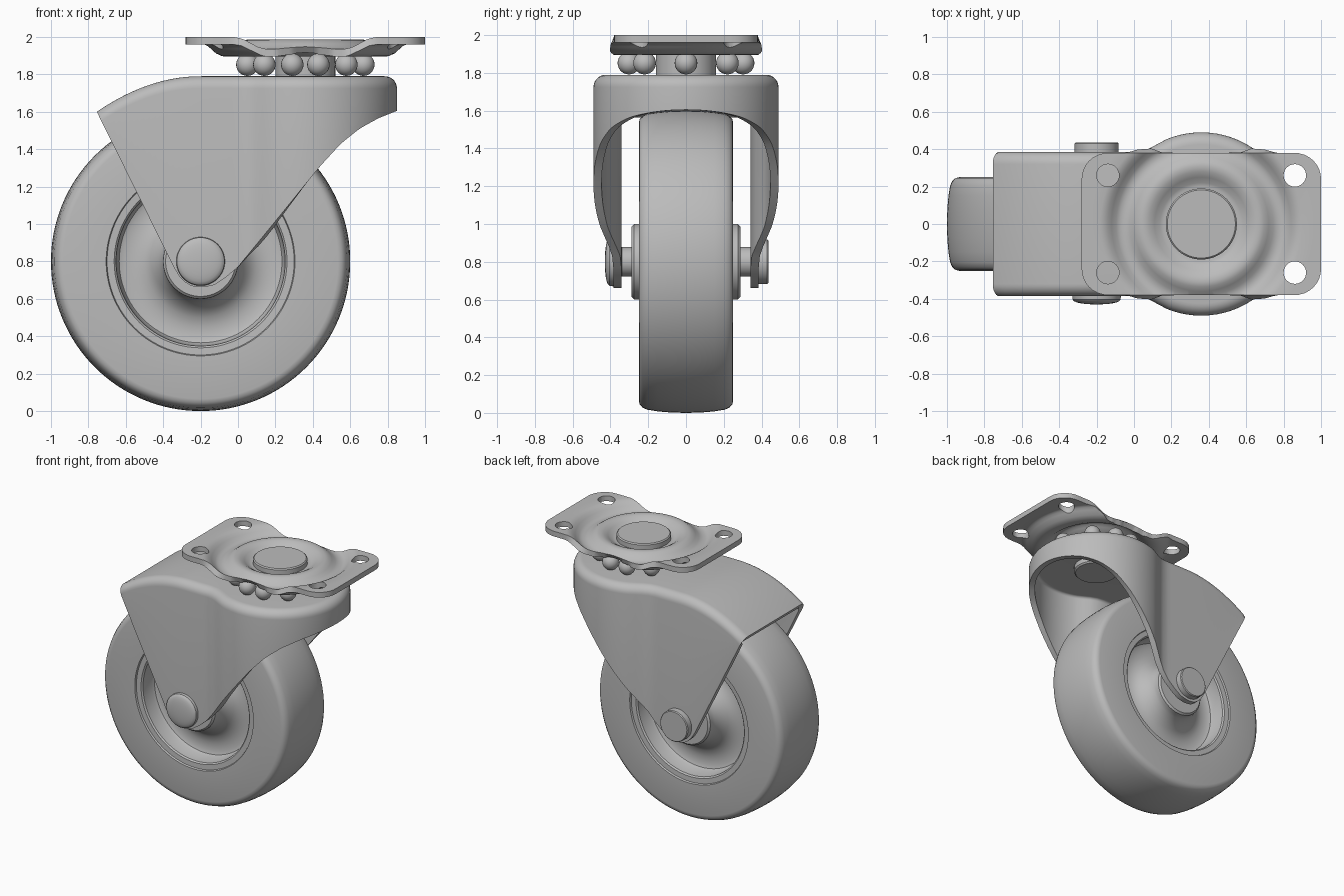
import bpy, bmesh
from math import pi, sin, cos, radians, hypot, sqrt
from mathutils import Matrix, Vector

if "Cube" in bpy.data.objects:
    bpy.data.objects.remove(bpy.data.objects["Cube"], do_unlink=True)

steel = bpy.data.materials.new("plain_grey")
steel.use_nodes = True
GREY = (0.5, 0.5, 0.5, 1)
steel.diffuse_color = GREY
steel.node_tree.nodes["Principled BSDF"].inputs["Base Color"].default_value = GREY

AXLE = Vector((-0.2, 0, 0.8))     # wheel centre
PX = 0.36                         # swivel axis x


def finish(name, bm, modify=None):
    """Turn a bmesh into a smooth-shaded object, applying optional modifiers."""
    mesh = bpy.data.meshes.new(name)
    bm.to_mesh(mesh)
    bm.free()
    ob = bpy.data.objects.new(name, mesh)
    bpy.context.collection.objects.link(ob)
    mesh.materials.append(steel)
    bpy.ops.object.select_all(action="DESELECT")
    ob.select_set(True)
    bpy.context.view_layer.objects.active = ob
    if modify:
        modify(ob)
        for m in list(ob.modifiers):
            bpy.ops.object.modifier_apply(modifier=m.name)
    bpy.ops.object.shade_smooth_by_angle(angle=radians(32))
    return ob


def lathe(name, profile, centre, along_y=False, steps=96):
    """Revolve (radius, height) points about z, or about y."""
    bm = bmesh.new()
    vs = [bm.verts.new((r, 0, h)) for r, h in profile]
    es = [bm.edges.new(p) for p in zip(vs, vs[1:])]
    bmesh.ops.spin(bm, geom=vs + es, cent=(0, 0, 0), axis=(0, 0, 1),
                   angle=2 * pi, steps=steps)
    bmesh.ops.remove_doubles(bm, verts=bm.verts, dist=0.0005)
    bmesh.ops.recalc_face_normals(bm, faces=bm.faces)
    m = Matrix.Translation(centre)
    if along_y:
        m = m @ Matrix.Rotation(-pi / 2, 4, "X")
    bm.transform(m)
    return finish(name, bm)


def grid_sheet(rows, merge):
    """Skin equal-length rows of points and make the top face upward."""
    bm = bmesh.new()
    grid = [[bm.verts.new(p) for p in row] for row in rows]
    for a, b in zip(grid, grid[1:]):
        for j in range(len(a) - 1):
            bm.faces.new((a[j], a[j + 1], b[j + 1], b[j]))
    bmesh.ops.remove_doubles(bm, verts=bm.verts, dist=merge)
    bmesh.ops.recalc_face_normals(bm, faces=bm.faces)
    top = max(bm.faces, key=lambda f: f.calc_center_median().z)
    if top.normal.z < 0:
        bmesh.ops.reverse_faces(bm, faces=bm.faces)
    return bm


def interp(table, x):
    for (x0, y0), (x1, y1) in zip(table, table[1:]):
        if x <= x1:
            return y0 + (y1 - y0) * (x - x0) / (x1 - x0)
    return table[-1][1]


def thicken(ob, t):
    m = ob.modifiers.new("sheet", "SOLIDIFY")
    m.thickness, m.offset = t, -1


# Wheel: crowned tyre, rim lip, dished web and hub boss
half = [(0.8, 0), (0.798, 0.08), (0.792, 0.15), (0.783, 0.205), (0.772, 0.23),
        (0.755, 0.245), (0.735, 0.25), (0.505, 0.25), (0.5, 0.237),
        (0.462, 0.235), (0.452, 0.225), (0.445, 0.13), (0.435, 0.11),
        (0.41, 0.1), (0.35, 0.1), (0.3, 0.112), (0.26, 0.14), (0.225, 0.185),
        (0.205, 0.225), (0.2, 0.25), (0.2, 0.275), (0.187, 0.288), (0, 0.288)]
lathe("wheel", [(r, -h) for r, h in half[:0:-1]] + half, AXLE, True, 128)

# Axle with a domed head in front and a flat end behind
dome = [(0.13 * sin(a * pi / 16), -0.385 - 0.045 * sqrt(cos(a * pi / 16)))
        for a in range(8)]
lathe("axle", dome + [(0.13, -0.385), (0.13, -0.35), (0.078, -0.34), (0.078, 0.35),
      (0.118, 0.36), (0.118, 0.43), (0.112, 0.436), (0, 0.436)], AXLE, True, 64)

# Fork: bent sheet whose plan runs straight, flares, then rounds the swivel
R = 0.065
lower = [(-0.755, 1.6), (-0.335, 0.75), (-0.3, 0.7), (-0.25, 0.668), (-0.2, 0.66),
         (-0.13, 0.672), (-0.07, 0.71), (0, 0.77), (0.44, 1.31), (0.55, 1.43),
         (0.65, 1.51), (0.75, 1.565), (0.85, 1.605)]


def top_z(x):
    return 1.79 - 0.19 * (max(0, -0.2 - x) / 0.555) ** 2


plan = [(-0.755 + 0.755 * i / 24, 0.385) for i in range(25)]
plan += [(0.05, 0.391), (0.09, 0.408), (0.13, 0.43)]
plan += [(PX + 0.49 * cos(radians(a)), 0.49 * sin(radians(a)))
         for a in range(112, 0, -4)]
plan += [(PX + 0.49, 0)] + [(x, -y) for x, y in reversed(plan)]

rows = []
for i, (x, y) in enumerate(plan):
    a, b = plan[max(i - 1, 0)], plan[min(i + 1, len(plan) - 1)]
    n = Vector((a[1] - b[1], b[0] - a[0])).normalized()
    t = top_z(x)
    row = [(x, y, min(interp(lower, x), t - R))]
    for k in range(8):
        q = k * pi / 14
        inset = R * (1 - cos(q))
        row.append((x - n.x * inset, y - n.y * inset, t - R + R * sin(q)))
    row.append((row[-1][0], 0, t))
    # trim the rear along the slanted leg edge
    rows.append([(max(px, -0.755 + (1.6 - pz) / 2.02), py, pz) for px, py, pz in row])
finish("fork", grid_sheet(rows, 0.006), lambda ob: thicken(ob, 0.043))

# Mounting plate: rounded rectangle pressed into rings around the swivel
press = [(0, 1.935), (0.2, 1.935), (0.22, 1.94), (0.25, 1.963), (0.28, 1.98),
         (0.31, 1.986), (0.335, 1.98), (0.36, 1.963), (0.385, 1.944), (0.41, 1.935),
         (0.435, 1.936), (0.455, 1.945), (0.48, 1.968), (0.5, 1.985), (0.52, 1.995),
         (0.54, 2.0), (0.6, 2.0), (0.9, 2.0)]


def plate_edge(c, s):
    """Distance from the centre to the rounded rectangle along a direction."""
    lo, hi, cr = 0.3, 0.9, 0.14
    for _ in range(30):
        m = (lo + hi) / 2
        dx, dy = abs(c * m) - 0.64 + cr, abs(s * m) - 0.38 + cr
        d = hypot(max(dx, 0), max(dy, 0)) + min(max(dx, dy), 0) - cr
        lo, hi = (m, hi) if d < 0 else (lo, m)
    return lo


rows = []
for i in range(161):
    c, s = cos(i * pi / 80), sin(i * pi / 80)
    edge = plate_edge(c, s)
    rads = [min(r, edge) for r, z in press]
    rows.append([(PX + c * r, s * r, interp(press, r)) for r in rads])


def drill(ob):
    thicken(ob, 0.04)
    cut = bmesh.new()
    for sx in (-0.5, 0.5):
        for sy in (-0.26, 0.26):
            bmesh.ops.create_cone(cut, cap_ends=True, segments=32, radius1=0.06,
                                  radius2=0.06, depth=0.3,
                                  matrix=Matrix.Translation((PX + sx, sy, 1.98)))
    mesh = bpy.data.meshes.new("hole_cutter")
    cut.to_mesh(mesh)
    cut.free()
    cutter = bpy.data.objects.new("hole_cutter", mesh)
    bpy.context.collection.objects.link(cutter)
    cutter.hide_render = True
    m = ob.modifiers.new("holes", "BOOLEAN")
    m.operation, m.solver, m.object = "DIFFERENCE", "EXACT", cutter


finish("mounting_plate", grid_sheet(rows, 0.0008), drill)
bpy.data.objects.remove(bpy.data.objects["hole_cutter"], do_unlink=True)

# Swivel pin through plate and fork
lathe("swivel_pin", [(0, 1.7), (0.15, 1.7), (0.16, 1.71), (0.16, 1.92), (0.19, 1.925),
      (0.19, 1.97), (0.182, 1.978), (0, 1.978)], (PX, 0, 0), steps=64)

# Bearing balls
bm = bmesh.new()
for a in (0, 45, 77, 103, 135, 180, 225, 257, 283, 315):
    q = radians(a)
    bmesh.ops.create_uvsphere(bm, u_segments=24, v_segments=16, radius=0.06,
                              matrix=Matrix.Translation((PX + 0.31 * cos(q), 0.31 * sin(q), 1.852)))
finish("bearing_balls", bm)
